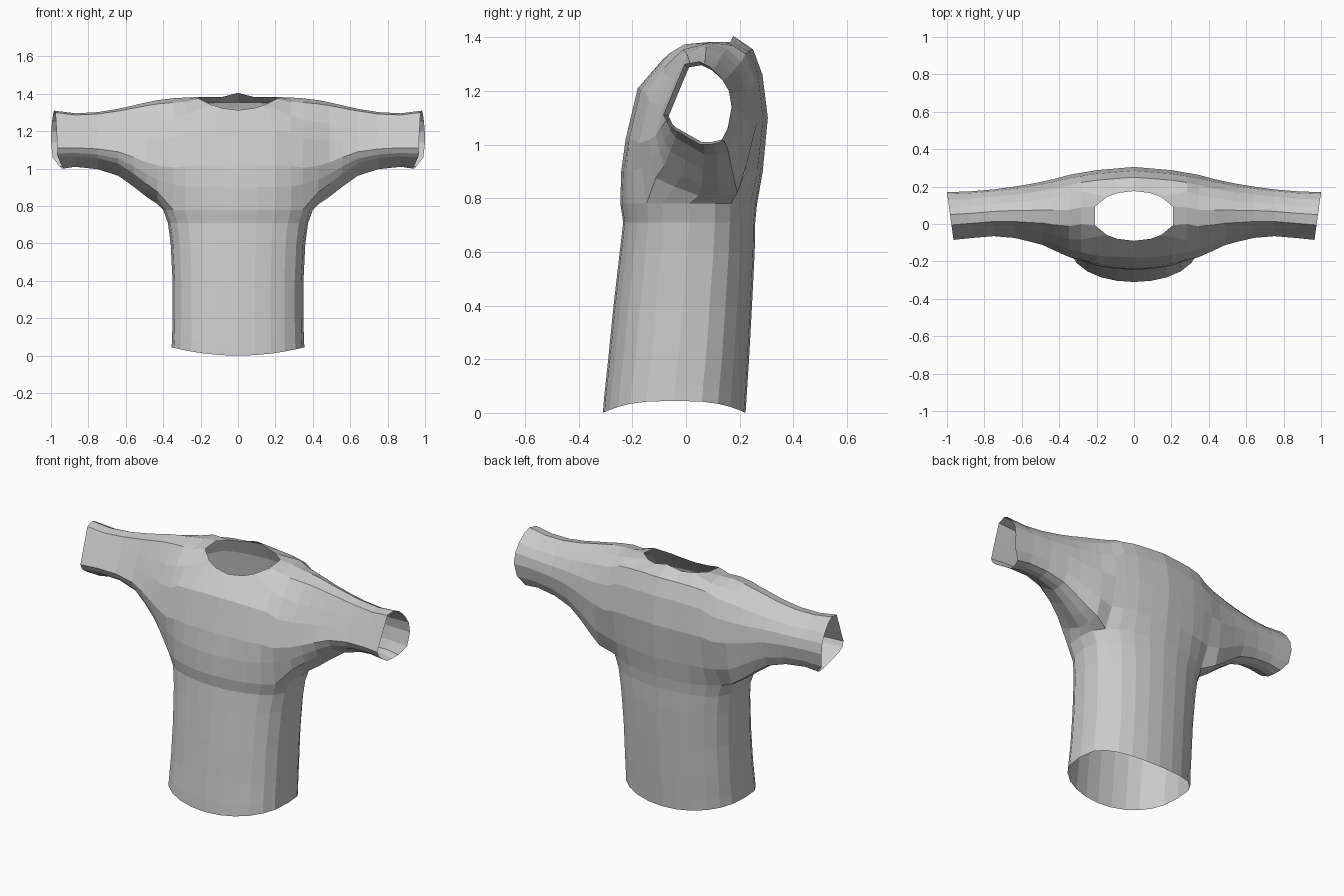
import bpy, bmesh, math

if "Cube" in bpy.data.objects:
    bpy.data.objects.remove(bpy.data.objects["Cube"])

# Cross-sections (y, z) of one half: front hem of the yoke, over the top, down the back, underarm
CHEST = [(-.245, .78), (-.24, .9), (-.225, 1.02), (-.18, 1.21), (-.1, 1.30), (0, 1.36), (.1, 1.385),
         (.2, 1.38), (.25, 1.355), (.285, 1.26), (.305, 1.1), (.295, .9), (.265, .78),
         (.15, .78), (0, .78), (-.15, .78)]
CUFF = [(-.05, 1.06), (-.07, 1.08), (-.085, 1.11), (-.06, 1.17), (-.035, 1.23), (-.005, 1.30), (.05, 1.31),
        (.09, 1.29), (.13, 1.25), (.16, 1.20), (.17, 1.14), (.155, 1.06), (.13, 1.01),
        (.09, 1.0), (.05, 1.0), (0, 1.03)]

# x, front y, back y, bottom z, top z
BOUNDS = [(0, -.245, .305, .78, 1.385), (.2, -.23, .288, .78, 1.385), (.35, -.185, .262, .78, 1.376),
          (.43, -.145, .24, .81, 1.366), (.49, -.115, .227, .85, 1.354), (.56, -.095, .213, .905, 1.338),
          (.64, -.075, .2, .962, 1.32), (.75, -.065, .185, .997, 1.302), (.87, -.075, .175, 1.01, 1.296),
          (.97, -.085, .17, 1.0, 1.31)]

# z, half width, front y, back y of the body tube
BODY = [(.78, .40, -.245, .265), (.71, .375, -.234, .258), (.6, .36, -.247, .256), (.4, .35, -.27, .246),
        (.2, .35, -.29, .235), (.06, .352, -.305, .226), (0, .355, -.31, .222)]


def lerp(a, b, t):
    return a + (b - a) * t


def bounds_at(x):
    for a, b in zip(BOUNDS, BOUNDS[1:]):
        if x <= b[0] + 1e-6:
            t = (x - a[0]) / (b[0] - a[0])
            return [lerp(p, q, t) for p, q in zip(a[1:], b[1:])]


def unit(shape):
    ys, zs = zip(*shape)
    return [((y - min(ys)) / (max(ys) - min(ys)), (z - min(zs)) / (max(zs) - min(zs))) for y, z in shape]


def ring_point(row, deg):
    z, w, yf, yb = row
    s, c = math.sin(math.radians(deg)), math.cos(math.radians(deg))
    y = (yf + yb) / 2 - (yb - yf) / 2 * math.copysign(abs(c) ** .7, c)
    if z < .1:
        z += .045 * s * s
    return [w * s, y, z]


U0, U1 = unit(CHEST), unit(CUFF)


def section(x):
    yf, yb, zb, zt = bounds_at(x)
    t = min(1, x / .75)
    t = t * t * (3 - 2 * t) if x > .3 else t * t
    pts = []
    for (a, b), (c, d) in zip(U0, U1):
        pts.append([x, lerp(yf, yb, lerp(a, c, t)), lerp(zb, zt, lerp(b, d, t))])
    return pts


# Yoke and sleeve sections along x
STEP, K = 15, 4
xs = [.4 * math.sin(math.radians(STEP * i)) for i in range(K + 1)] + [b[0] for b in BOUNDS[3:]]
secs = [section(x) for x in xs]
for i in range(K + 1):
    s = secs[i]
    s[0] = ring_point(BODY[0], STEP * i)
    s[12] = ring_point(BODY[0], 180 - STEP * i)
    s[1][1] = lerp(s[1][1], s[0][1], .3)
    s[11][1] = lerp(s[11][1], s[12][1], .3)
for j in range(3):
    secs[K][13 + j] = ring_point(BODY[0], 105 - STEP * j)

# Slanted cuff opening
for p in secs[-1]:
    p[0] = .965 + .035 * (p[1] + .085) / .255 - max(0, 1.07 - p[2]) * .7

# Oval neckline
NECK = [(i, j) for i in range(3) for j in range(4, 8) if i == 2 or j in (4, 7)]
for i, j in NECK:
    p = secs[i][j]
    dx, dy = p[0] / .225, (p[1] - .043) / .133
    r = math.hypot(dx, dy)
    p[0], p[1] = .225 * dx / r, .043 + .133 * dy / r
    p[2] = 1.383 - (.07 * ((.043 - p[1]) / .133) ** 2 if p[1] < .043 else 0)
secs[0][7][2] = 1.405

bm = bmesh.new()
grid = [[bm.verts.new(p) for p in s] if i >= K else [bm.verts.new(p) for p in s[:13]]
        for i, s in enumerate(secs)]
for i in range(len(grid) - 1):
    for j in range(16 if i >= K else 12):
        if i < 2 and 4 <= j < 7:
            continue
        n = (j + 1) % 16
        bm.faces.new((grid[i][j], grid[i][n], grid[i + 1][n], grid[i + 1][j]))

# Body tube hanging from the yoke
upper = [grid[i][0] for i in range(K + 1)] + [grid[K][j] for j in (15, 14, 13)] + \
        [grid[i][12] for i in range(K, -1, -1)]
for row in BODY[1:]:
    lower = [bm.verts.new(ring_point(row, STEP * k)) for k in range(13)]
    for k in range(12):
        bm.faces.new((upper[k], upper[k + 1], lower[k + 1], lower[k]))
    upper = lower

for v in bm.verts:
    if abs(v.co.x) < 1e-4:
        v.co.x = 0
for v in [v for v in bm.verts if not v.link_faces]:
    bm.verts.remove(v)
bmesh.ops.recalc_face_normals(bm, faces=bm.faces)

mesh = bpy.data.meshes.new("shirt")
bm.to_mesh(mesh)
bm.free()
shirt = bpy.data.objects.new("shirt", mesh)
bpy.context.collection.objects.link(shirt)
mirror = shirt.modifiers.new("mirror", 'MIRROR')
mirror.use_clip = True
